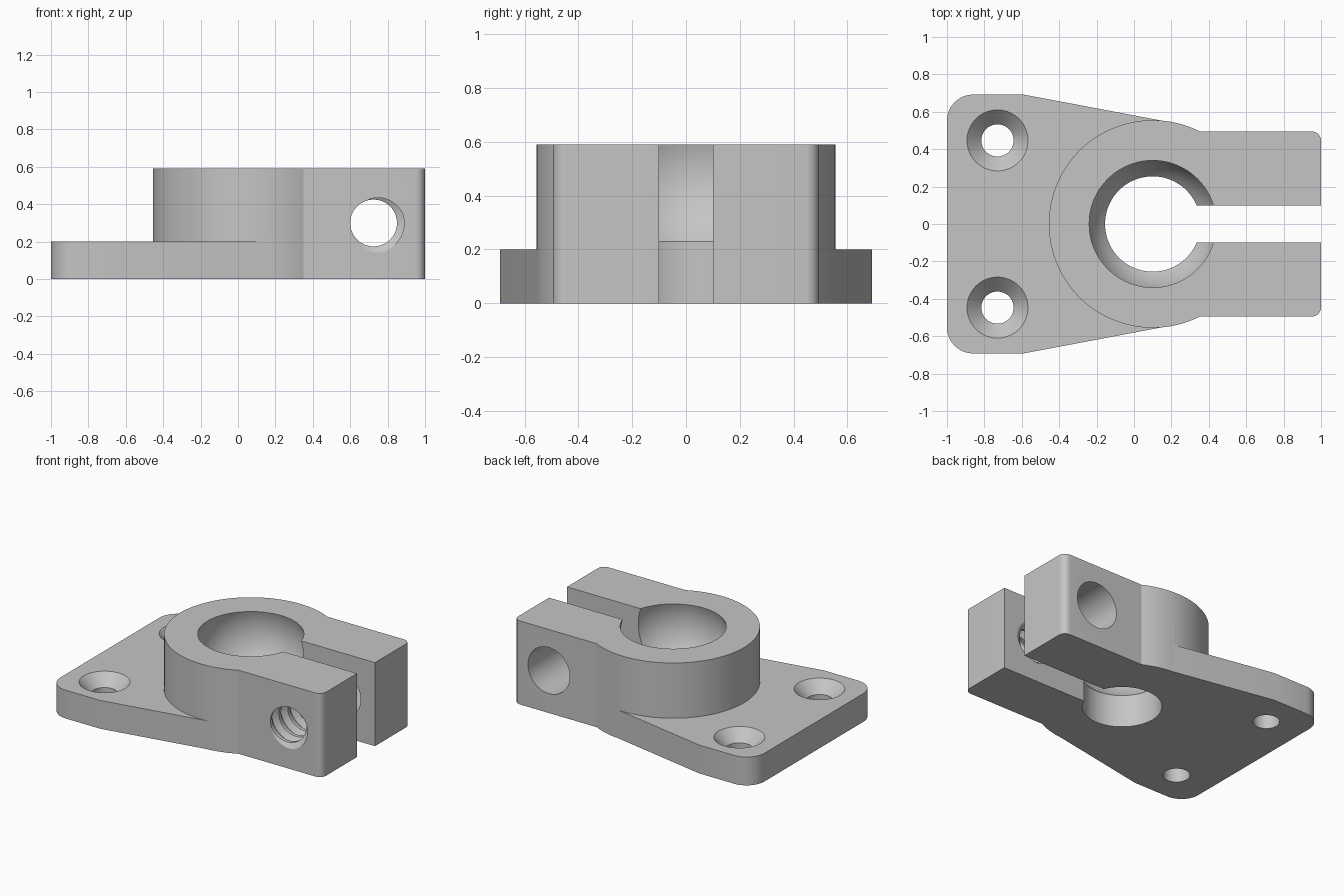
import bpy, bmesh
from math import pi, sin, cos, sqrt, acos, atan2, radians, asin

if "Cube" in bpy.data.objects:
    bpy.data.objects.remove(bpy.data.objects["Cube"], do_unlink=True)

H = 0.59            # clamp height
PLATE = 0.2         # mounting plate height
BX, BR = 0.1, 0.555  # boss centre and radius
BOLT_X, BOLT_Z = 0.725, 0.3

grey = bpy.data.materials.new("plain_grey")
grey.use_nodes = True
colour = (0.56, 0.56, 0.56, 1)
grey.diffuse_color = colour
grey.node_tree.nodes["Principled BSDF"].inputs["Base Color"].default_value = colour


def finish(name, bm):
    bmesh.ops.recalc_face_normals(bm, faces=bm.faces)
    mesh = bpy.data.meshes.new(name)
    bm.to_mesh(mesh)
    bm.free()
    mesh.materials.append(grey)
    ob = bpy.data.objects.new(name, mesh)
    bpy.context.collection.objects.link(ob)
    return ob


def arc(cx, cy, r, a0, a1, n):
    return [(cx + r * cos(a0 + (a1 - a0) * i / n),
             cy + r * sin(a0 + (a1 - a0) * i / n)) for i in range(n + 1)]


def prism(name, outline, z0, z1):
    bm = bmesh.new()
    face = bm.faces.new([bm.verts.new((x, y, z0)) for x, y in outline])
    out = bmesh.ops.extrude_face_region(bm, geom=[face])
    top = [v for v in out["geom"] if isinstance(v, bmesh.types.BMVert)]
    bmesh.ops.translate(bm, verts=top, vec=(0, 0, z1 - z0))
    return finish(name, bm)


def lathe(name, profile, loc, segs=64, tilt=0):
    """Revolve an (r, z) profile and cap both ends."""
    bm = bmesh.new()
    rings = [[bm.verts.new((r * cos(2 * pi * i / segs), r * sin(2 * pi * i / segs), z))
              for i in range(segs)] for r, z in profile]
    for a, b in zip(rings, rings[1:]):
        for i in range(segs):
            j = (i + 1) % segs
            bm.faces.new((a[i], a[j], b[j], b[i]))
    bm.faces.new(rings[0])
    bm.faces.new(rings[-1])
    ob = finish(name, bm)
    ob.location = loc
    ob.rotation_euler.x = tilt
    return ob


def thread(name, minor, major, pitch, y0, turns, segs=64):
    """Closed screw-shaped solid along y."""
    bm = bmesh.new()
    radii = (minor, minor, major, major)
    rows = 4 * turns
    grid = {}
    for i in range(segs):
        a = 2 * pi * i / segs
        for j in range(rows + (5 if i == 0 else 1)):
            r = radii[j % 4]
            grid[i, j] = bm.verts.new((BOLT_X + r * cos(a),
                                       y0 + pitch * (j / 4 + i / segs),
                                       BOLT_Z + r * sin(a)))
    for i in range(segs):
        for j in range(rows):
            n0, n1 = ((i + 1, j), (i + 1, j + 1)) if i < segs - 1 else ((0, j + 4), (0, j + 5))
            if n1 not in grid:
                n1 = (0, rows + 4)
            quad = [grid[i, j], grid[n0], grid[n1], grid[i, j + 1]]
            bm.faces.new(list(dict.fromkeys(quad)))
    # Fan the two open ends to the axis
    y1 = y0 + pitch * (turns + 0.5)
    ends = [bm.verts.new((BOLT_X, y, BOLT_Z)) for y in (y0 + pitch / 2, y1)]
    for e in [e for e in bm.edges if e.is_boundary]:
        mid = (e.verts[0].co.y + e.verts[1].co.y) / 2
        bm.faces.new((e.verts[0], e.verts[1], ends[mid > (y0 + y1) / 2]))
    return finish(name, bm)


def combine(target, other, operation):
    mod = target.modifiers.new(operation.lower(), 'BOOLEAN')
    mod.operation, mod.solver, mod.object = operation, 'EXACT', other
    bpy.context.view_layer.objects.active = target
    bpy.ops.object.modifier_apply(modifier=mod.name)
    bpy.data.objects.remove(other, do_unlink=True)


# Boss with the two clamp arms
arm_y, corner = 0.495, 0.05
meet = asin(arm_y / BR)
outline = arc(BX, 0, BR, meet, 2 * pi - meet, 96)
outline += arc(1 - corner, -arm_y + corner, corner, -pi / 2, 0, 8)
outline += arc(1 - corner, arm_y - corner, corner, 0, pi / 2, 8)
clamp = prism("clamp_bracket", outline, 0, H)

# Tapered mounting plate, running tangent into the boss
sx, py, round_r = -0.59, 0.692, 0.14
tangent = atan2(py, sx - BX) - acos(BR / sqrt((sx - BX) ** 2 + py ** 2))
tx, ty = BX + (BR - 0.003) * cos(tangent), (BR - 0.003) * sin(tangent)
half = [(tx, ty), (sx, py)]
half += arc(-1 + round_r, py - round_r, round_r, pi / 2, pi, 12)
plate = prism("mounting_plate", half + [(x, -y) for x, y in reversed(half)], 0, PLATE)
combine(clamp, plate, 'UNION')

# Shaft bore with a spherical seat above it
seat_r, seat_z, low, bore_r = 0.357, 0.48, 0.23, 0.255
a0, a1 = asin((low - seat_z) / seat_r), asin((H - seat_z) / seat_r)
seat = arc(0, seat_z, seat_r, a0, a1, 20)
profile = [(bore_r, -0.1), (bore_r, low)] + seat[1:] + [(seat[-1][0], H + 0.1)]
combine(clamp, lathe("bore_cutter", profile, (BX, 0, 0), 96), 'DIFFERENCE')

# Clamping slot
slot = prism("slot_cutter", [(BX, -0.1), (1.2, -0.1), (1.2, 0.1), (BX, 0.1)], -0.1, H + 0.1)
combine(clamp, slot, 'DIFFERENCE')

# Countersunk mounting holes
for side in (-1, 1):
    sink = [(0.086, -0.1), (0.086, 0.12), (0.163, PLATE), (0.163, PLATE + 0.1)]
    combine(clamp, lathe("countersink_cutter", sink, (-0.73, side * 0.447, 0)), 'DIFFERENCE')

# Clear bolt hole in the back arm, threaded hole in the front arm
clear = lathe("bolt_hole_cutter", [(0.163, 0), (0.163, 0.7)], (BOLT_X, 0, BOLT_Z), 64, -pi / 2)
combine(clamp, clear, 'DIFFERENCE')
combine(clamp, thread("thread_cutter", 0.125, 0.163, 0.1, -0.65, 6), 'DIFFERENCE')

# Smooth curved walls, sharp edges
for ob in bpy.context.selected_objects:
    ob.select_set(False)
clamp.select_set(True)
bpy.context.view_layer.objects.active = clamp
bpy.ops.object.shade_smooth_by_angle(angle=radians(25))
